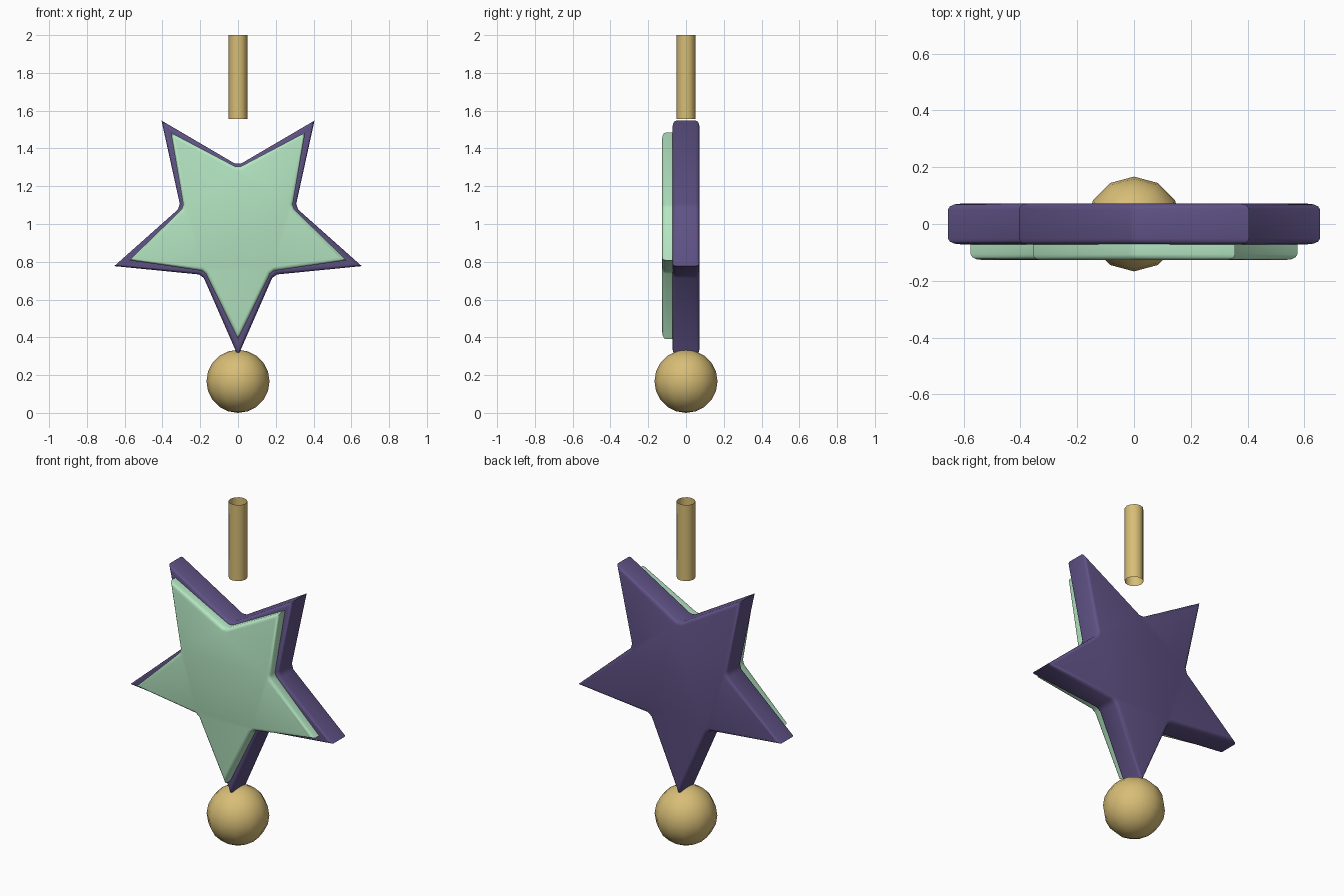
import bpy, bmesh
from math import sin, cos, pi, radians
from mathutils import Vector

if "Cube" in bpy.data.objects:
    bpy.data.objects.remove(bpy.data.objects["Cube"], do_unlink=True)


def material(name, rgb):
    m = bpy.data.materials.new(name)
    m.use_nodes = True
    m.diffuse_color = (*rgb, 1)
    m.node_tree.nodes["Principled BSDF"].inputs["Base Color"].default_value = (*rgb, 1)
    return m


gold = material("soft gold", (0.68, 0.51, 0.18))
mint = material("pale mint", (0.46, 0.79, 0.54))
purple = material("dusky purple", (0.115, 0.084, 0.235))


def finish(bm, name, mat, angle):
    bmesh.ops.recalc_face_normals(bm, faces=bm.faces)
    mesh = bpy.data.meshes.new(name)
    bm.to_mesh(mesh)
    bm.free()
    mesh.materials.append(mat)
    ob = bpy.data.objects.new(name, mesh)
    bpy.context.collection.objects.link(ob)
    bpy.ops.object.select_all(action='DESELECT')
    ob.select_set(True)
    bpy.context.view_layer.objects.active = ob
    bpy.ops.object.shade_smooth_by_angle(angle=radians(angle))
    return ob


def star(name, mat, outer, inner, centre_z, y_front, y_back, bevel, notch):
    """Upside-down five-pointed slab with blunted notches and rounded rims."""
    def polar(r, i):
        a = -pi / 2 + i * pi / 5
        return Vector((r * cos(a), 0, centre_z + r * sin(a)))
    profile = []
    for i in range(0, 10, 2):
        tip, dip, after = polar(outer, i), polar(inner, i + 1), polar(outer, i + 2)
        profile += [tip, dip + (tip - dip).normalized() * notch,
                    dip + (after - dip).normalized() * notch]
    bm = bmesh.new()
    front = [bm.verts.new((p.x, y_front, p.z)) for p in profile]
    back = [bm.verts.new((p.x, y_back, p.z)) for p in profile]
    bm.faces.new(front)
    bm.faces.new(back[::-1])
    n = len(profile)
    for i in range(n):
        j = (i + 1) % n
        bm.faces.new((front[j], front[i], back[i], back[j]))
    bmesh.ops.recalc_face_normals(bm, faces=bm.faces)
    rims = [e for e in bm.edges if abs(e.verts[0].co.y - e.verts[1].co.y) < 1e-5]
    bmesh.ops.bevel(bm, geom=rims, offset=bevel, offset_type='OFFSET', segments=3,
                    profile=0.5, affect='EDGES', clamp_overlap=False)
    return finish(bm, name, mat, 40)


# Star body and its raised front panel
star("star_body", purple, 0.689, 0.32, 0.99, -0.072, 0.072, 0.02, 0.018)
star("star_front_panel", mint, 0.605, 0.302, 0.995, -0.127, -0.03, 0.02, 0.015)

# Ball under the lowest point
bm = bmesh.new()
bmesh.ops.create_uvsphere(bm, u_segments=12, v_segments=10, radius=0.167)
bmesh.ops.translate(bm, verts=bm.verts, vec=(0, 0, 0.167))
finish(bm, "bottom_ball", gold, 40)

# Open hanging tube above the star
bm = bmesh.new()
bmesh.ops.create_cone(bm, cap_ends=False, segments=12, radius1=0.05, radius2=0.05, depth=0.445)
bmesh.ops.translate(bm, verts=bm.verts, vec=(0, 0, 1.7775))
finish(bm, "hanging_tube", gold, 40)
